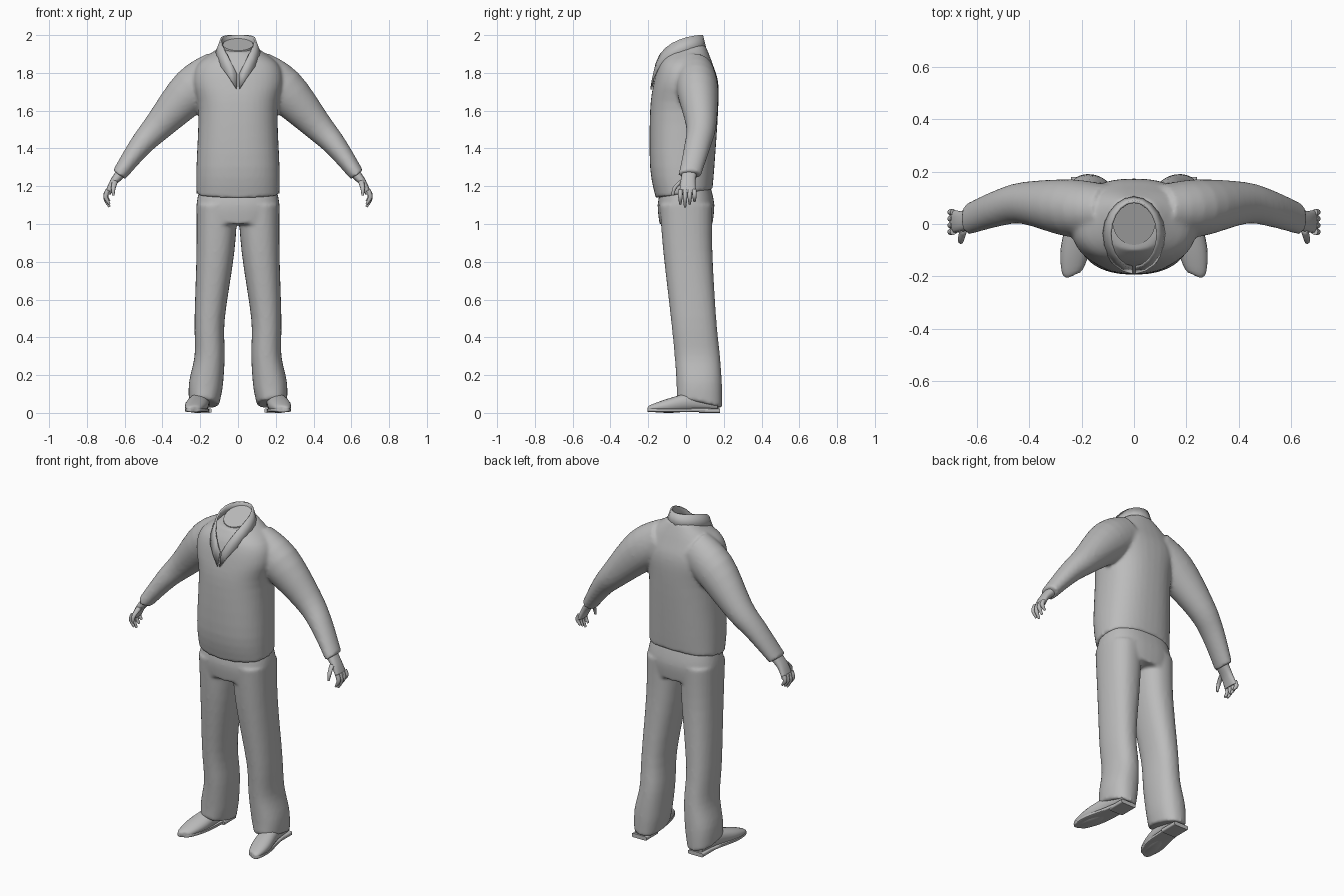
import bpy, bmesh, math
from mathutils import Matrix, Vector

cube = bpy.data.objects.get("Cube")
if cube:
    bpy.data.objects.remove(cube)

GREY = (0.5, 0.5, 0.5, 1)
grey = bpy.data.materials.new("plain_grey")
grey.use_nodes = True
grey.diffuse_color = GREY
grey.node_tree.nodes["Principled BSDF"].inputs["Base Color"].default_value = GREY

LEFT = Matrix.Identity(4)
RIGHT = Matrix.Scale(-1, 4, (1, 0, 0))
SIDES = {"left": LEFT, "right": RIGHT}
FORWARD = Matrix.Rotation(math.pi / 2, 4, 'X')


def smooth_rings(rings, steps=4):
    """Ease the ring parameters with cubic tangents."""
    last = len(rings) - 1
    rings = [Vector(tuple(ring) + (0,) * (6 - len(ring))) for ring in rings]
    tangents = [(rings[min(i + 1, last)] - rings[max(i - 1, 0)]) / 2
                for i in range(last + 1)]
    eased = []
    for i in range(last):
        start, end = rings[i], rings[i + 1]
        for step in range(steps):
            t = step / steps
            blend = t * t * (3 - 2 * t)
            eased.append(start.lerp(end, blend)
                         + tangents[i] * t * (1 - t) ** 2
                         - tangents[i + 1] * t * t * (1 - t))
    return eased + [rings[last]]


def rounded(value, power):
    return math.copysign(abs(value) ** (2 / power), value)


def loft(bm, rings, power=2.0, mat=LEFT, sides=28):
    """Ring = x, y, z, half width, half depth, front-to-back tilt.
    Every section is turned square to the path as seen from the front."""
    path = smooth_rings(rings)
    loops = []
    for i, (x, y, z, width, depth, tilt) in enumerate(path):
        before, after = path[max(i - 1, 0)], path[min(i + 1, len(path) - 1)]
        lean = math.atan2(after[0] - before[0], abs(after[2] - before[2]))
        loop = []
        for k in range(sides):
            angle = math.tau * k / sides
            u = width * rounded(math.cos(angle), power)
            v = depth * rounded(math.sin(angle), power)
            point = Vector((x + u * math.cos(lean), y + v,
                            z + u * math.sin(lean) + tilt * v))
            loop.append(bm.verts.new(mat @ point))
        loops.append(loop)
    for low, high in zip(loops, loops[1:]):
        for k in range(sides):
            bm.faces.new((low[k - 1], low[k], high[k], high[k - 1]))
    bm.faces.new(loops[0])
    bm.faces.new(loops[-1])


def finish(name, bm):
    bmesh.ops.recalc_face_normals(bm, faces=bm.faces)
    mesh = bpy.data.meshes.new(name)
    bm.to_mesh(mesh)
    bm.free()
    mesh.materials.append(grey)
    mesh.shade_smooth()
    mesh.set_sharp_from_angle(angle=math.radians(50))
    part = bpy.data.objects.new(name, mesh)
    bpy.context.collection.objects.link(part)
    return part


def fuse_cloth(part):
    """Merge overlapping lofts into one soft surface."""
    remesh = part.modifiers.new("fuse", 'REMESH')
    remesh.mode = 'VOXEL'
    remesh.voxel_size = 0.01
    remesh.use_smooth_shade = True
    soften = part.modifiers.new("soften", 'SMOOTH')
    soften.factor = 0.5
    soften.iterations = 5


# Pullover: torso and both sleeves
bm = bmesh.new()
loft(bm, [(0, -.01, 1.16, .22, .15, .15),
          (0, -.02, 1.3, .22, .17),
          (0, -.01, 1.6, .21, .18),
          (0, 0, 1.75, .24, .17),
          (0, 0, 1.85, .21, .14),
          (0, 0, 1.93, .1, .1, .2)], 2.4, sides=40)
SLEEVE = [(.1, .05, 1.8, .12, .1),
          (.24, .06, 1.71, .12, .11),
          (.42, .08, 1.52, .08, .08),
          (.52, .06, 1.41, .06, .07),
          (.63, .02, 1.26, .04, .06)]
for mat in SIDES.values():
    loft(bm, SLEEVE, mat=mat)
fuse_cloth(finish("pullover", bm))

# Trousers: hips and both legs
bm = bmesh.new()
loft(bm, [(0, 0, 1.2, .2, .13),
          (0, 0, 1.1, .22, .15),
          (0, 0, 1, .21, .14)], 2.5, sides=40)
LEG = [(.11, 0, 1.1, .11, .14),
       (.12, .01, .85, .1, .13),
       (.15, .04, .5, .08, .12),
       (.15, .06, .3, .08, .12),
       (.17, .07, .15, .09, .12),
       (.18, .07, .05, .08, .12, -.2)]
for mat in SIDES.values():
    loft(bm, LEG, 2.3, mat)
fuse_cloth(finish("trousers", bm))

# Neck stump with a tilted flat top
bm = bmesh.new()
loft(bm, [(0, 0, z, .08, .08, .4) for z in (1.87, 1.95)])
finish("neck", bm)


# Collar: strip that rises behind the neck and dips to a V on the chest
def collar_edge(t, width, depth, top):
    angle = math.pi * t
    return (width * math.sin(angle), depth * math.cos(angle) - .04,
            top - abs(t) ** 3 * .22)


bm = bmesh.new()
half = 10
columns = []
for step in range(-half, half + 1):
    t = step / half * .98
    columns.append((bm.verts.new(collar_edge(t, .12, .145, 1.92)),
                    bm.verts.new(collar_edge(t, .09, .125, 2))))
for first, second in zip(columns, columns[1:]):
    bm.faces.new((first[0], second[0], second[1], first[1]))
collar = finish("collar", bm)
thickness = collar.modifiers.new("thickness", 'SOLIDIFY')
thickness.thickness = 0.01
thickness.offset = 0

# Hands: palm, four curled fingers and a thumb
for side, mat in SIDES.items():
    bm = bmesh.new()
    loft(bm, [(.61, .02, 1.28, .03, .04),
              (.66, .01, 1.22, .02, .04),
              (.69, .01, 1.16, .015, .045)], 2.4, mat, 16)
    for finger in range(4):
        y = finger * .025 - .03
        length = .09 - .015 * abs(finger - 1)
        loft(bm, [(.69, y, 1.18, .012, .012),
                  (.7, y, 1.18 - length / 2, .012, .012),
                  (.68, y, 1.18 - length, .006, .006)], mat=mat, sides=10)
    loft(bm, [(.65, -.02, 1.23, .016, .016),
              (.66, -.06, 1.19, .012, .012),
              (.66, -.07, 1.15, .006, .006)], mat=mat, sides=10)
    finish(side + "_hand", bm)

# Shoes: rounded upper, and a thin sole and heel that follow its outline
SHOE = [(.19, .05, -.17, .04, .04),
        (.2, .06, -.05, .05, .05),
        (.22, .04, .08, .06, .04),
        (.235, .025, .18, .04, .02),
        (.24, .02, .2, .01, .01)]
SOLE = [(x, .015, reach, width, .01) for x, height, reach, width, depth in SHOE]
HEEL = [(.19, .012, reach, .05, .012) for reach in (-.18, -.07)]
for side, mat in SIDES.items():
    turned = mat @ FORWARD
    bm = bmesh.new()
    loft(bm, SHOE, 2.2, turned, 20)
    finish(side + "_shoe", bm)
    bm = bmesh.new()
    loft(bm, SOLE, 6, turned, 20)
    loft(bm, HEEL, 6, turned, 20)
    finish(side + "_sole", bm)
